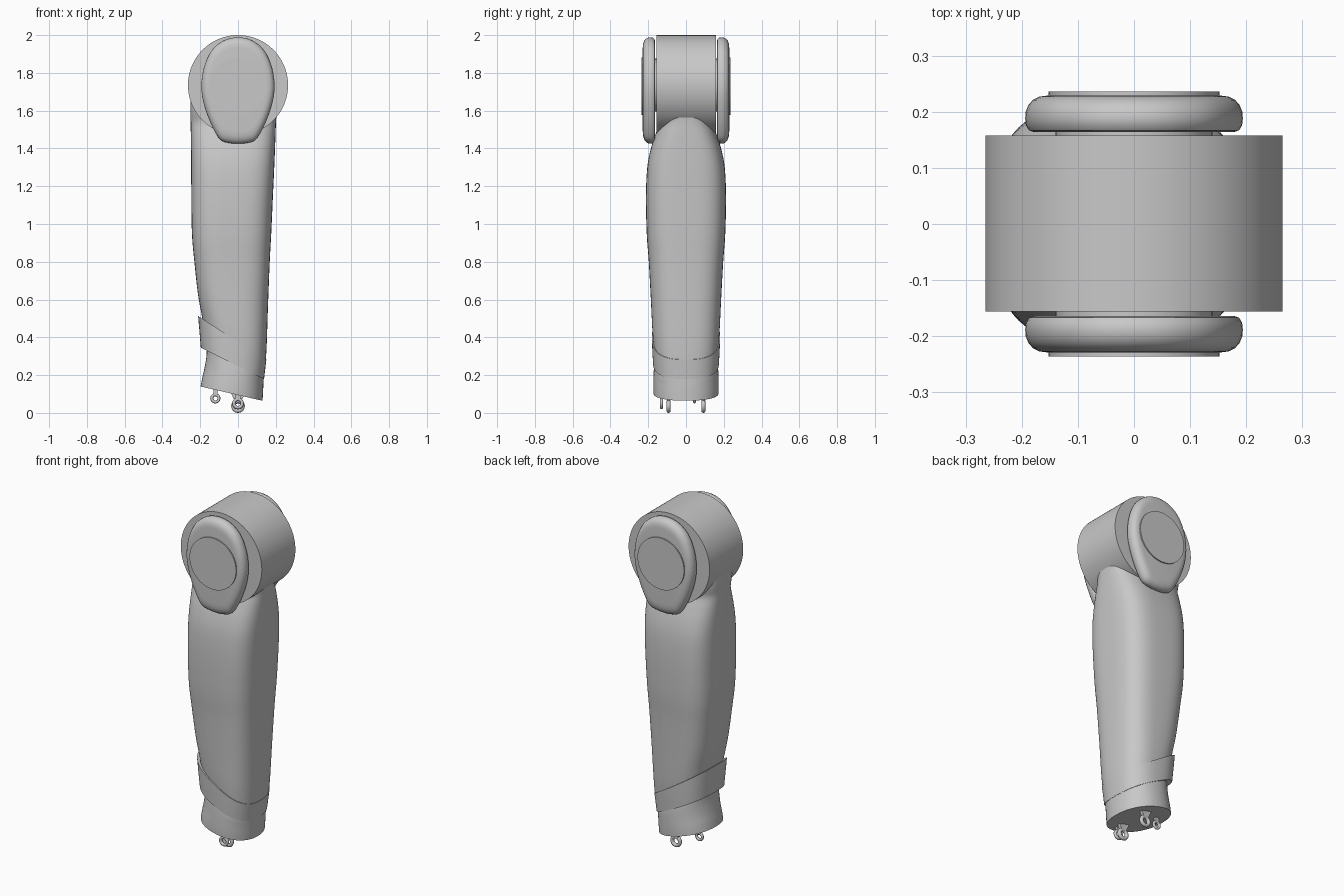
import bpy, bmesh, math
from mathutils import Vector, Matrix

if "Cube" in bpy.data.objects:
    bpy.data.objects.remove(bpy.data.objects["Cube"], do_unlink=True)

GREY = (0.58, 0.58, 0.58, 1)
grey = bpy.data.materials.new("plain_grey")
grey.use_nodes = True
grey.diffuse_color = GREY
grey.node_tree.nodes["Principled BSDF"].inputs["Base Color"].default_value = GREY


def finish(name, bm, angle=35):
    """Turn a bmesh into a smooth-shaded object with sharp edges kept."""
    bmesh.ops.recalc_face_normals(bm, faces=bm.faces)
    mesh = bpy.data.meshes.new(name)
    bm.to_mesh(mesh)
    bm.free()
    mesh.materials.append(grey)
    obj = bpy.data.objects.new(name, mesh)
    bpy.context.collection.objects.link(obj)
    bpy.ops.object.select_all(action='DESELECT')
    obj.select_set(True)
    bpy.context.view_layer.objects.active = obj
    bpy.ops.object.shade_smooth_by_angle(angle=math.radians(angle))
    return obj


def spline(rows, steps, closed=False):
    """Catmull-Rom interpolation of equal-length rows."""
    rows = [Vector(r) for r in rows]
    n, out = len(rows), []
    pick = (lambda i: rows[i % n]) if closed else (lambda i: rows[max(0, min(n - 1, i))])
    for i in range(n if closed else n - 1):
        a, b, c, d = (pick(i + k) for k in (-1, 0, 1, 2))
        for s in range(steps):
            t = s / steps
            out.append(0.5 * (2 * b + (c - a) * t + (2 * a - 5 * b + 4 * c - d) * t**2
                              + (3 * b - a - 3 * c + d) * t**3))
    return out if closed else out + [rows[-1]]


def skin(rings):
    """Join rings of points into a capped tube."""
    bm = bmesh.new()
    loops = [[bm.verts.new(p) for p in ring] for ring in rings]
    for a, b in zip(loops, loops[1:]):
        for i in range(len(a)):
            j = (i + 1) % len(a)
            bm.faces.new((a[i], a[j], b[j], b[i]))
    bm.faces.new(loops[0])
    bm.faces.new(loops[-1])
    return bm


def squircle(z, x0, x1, half_y, power, slope, count=64):
    """Rounded cross-section, tilted so that z changes with x."""
    ring = []
    for i in range(count):
        a = 2 * math.pi * i / count
        c, s = math.cos(a), math.sin(a)
        dx = math.copysign(abs(c) ** (2 / power), c) * (x1 - x0) / 2
        dy = math.copysign(abs(s) ** (2 / power), s) * half_y
        ring.append((dx + (x0 + x1) / 2, dy, z + slope * dx))
    return ring


def loft(name, rows, steps=4):
    return finish(name, skin([squircle(*r) for r in spline(rows, steps)]))


def cylinder(name, y0, y1, z, radius, sides=96):
    bm = bmesh.new()
    turn = Matrix.Translation((0, (y0 + y1) / 2, z)) @ Matrix.Rotation(math.pi / 2, 4, 'X')
    bmesh.ops.create_cone(bm, cap_ends=True, segments=sides, radius1=radius,
                          radius2=radius, depth=y1 - y0, matrix=turn)
    return finish(name, bm)


# Limb: z, left x, right x, half depth, squareness, tilt
loft("limb", [
    (0.33, -0.175, 0.145, 0.168, 2.6, -0.55),
    (0.44, -0.192, 0.152, 0.178, 2.7, -0.45),
    (0.60, -0.212, 0.159, 0.186, 2.9, -0.15),
    (0.80, -0.231, 0.168, 0.197, 3.1, 0),
    (0.95, -0.244, 0.176, 0.208, 3.2, 0),
    (1.15, -0.247, 0.185, 0.212, 3.3, 0),
    (1.30, -0.248, 0.192, 0.205, 3.3, 0),
    (1.40, -0.249, 0.196, 0.186, 3.2, 0),
    (1.48, -0.250, 0.199, 0.160, 3.1, 0),
    (1.54, -0.251, 0.201, 0.141, 3.0, 0),
    (1.60, -0.252, 0.205, 0.150, 3.2, 0),
    (1.70, -0.250, 0.200, 0.150, 3.2, 0)])

# Slanted cuff band and flared wrist
loft("cuff", [
    (0.262, -0.197, 0.138, 0.174, 2.5, -0.50),
    (0.330, -0.204, 0.144, 0.178, 2.55, -0.57),
    (0.397, -0.211, 0.150, 0.181, 2.6, -0.64)], 3)
loft("wrist", [
    (0.102, -0.198, 0.130, 0.172, 2.2, -0.23),
    (0.140, -0.190, 0.132, 0.173, 2.2, -0.26),
    (0.190, -0.177, 0.134, 0.172, 2.2, -0.32),
    (0.250, -0.166, 0.135, 0.169, 2.3, -0.40),
    (0.330, -0.166, 0.135, 0.160, 2.3, -0.45)])

# Joint hub and the spindle that carries the side pads
HUB_Z = 1.735
cylinder("joint_hub", -0.156, 0.158, HUB_Z, 0.265, 128)
cylinder("joint_spindle", -0.2, 0.2, HUB_Z, 0.14)

# Egg-shaped side pads: half outline mirrored, then layered outward
half = [(0, 1.988), (0.075, 1.972), (0.14, 1.918), (0.18, 1.83), (0.194, 1.73),
        (0.182, 1.64), (0.152, 1.55), (0.115, 1.475), (0.085, 1.44), (0.04, 1.428), (0, 1.425)]
outline = spline(half + [(-x, z) for x, z in half[-2:0:-1]], 4, closed=True)
layers = [(0.164, 0.92), (0.167, 0.965), (0.176, 0.993), (0.188, 1), (0.200, 0.995),
          (0.212, 0.97), (0.221, 0.93), (0.227, 0.87), (0.229, 0.79)]
for side, label in ((-1, "front"), (1, "back")):
    rings = [[(x * s, side * y, HUB_Z + (z - HUB_Z) * s) for x, z in outline] for y, s in layers]
    finish(label + "_pad", skin(rings))
    ends = sorted((side * 0.2, side * 0.236))
    cylinder(label + "_pad_disc", *ends, HUB_Z - 0.005, 0.152)


def lug(name, x, y, z, major, minor, top, wide):
    """Eyelet ring hanging from a tapered tab."""
    bpy.ops.mesh.primitive_torus_add(location=(x, y, z), rotation=(math.pi / 2, 0, 0),
                                     major_radius=major, minor_radius=minor,
                                     major_segments=28, minor_segments=10)
    ring = bpy.context.object
    ring.name = name + "_ring"
    ring.data.materials.append(grey)
    bpy.ops.object.shade_smooth_by_angle(angle=math.radians(40))
    base, narrow, t = z + major * 0.8, major * 0.55, minor * 0.9
    rings = [[(x + sx * w, y + sy * t, h) for sx, sy in ((-1, -1), (1, -1), (1, 1), (-1, 1))]
             for w, h in ((narrow, base), (wide, top))]
    finish(name + "_tab", skin(rings))


# Hanging eyelets under the wrist
lug("front_lug", 0, -0.092, 0.036, 0.025, 0.011, 0.115, 0.042)
lug("back_lug", 0, 0.092, 0.036, 0.025, 0.011, 0.115, 0.042)
lug("outer_lug", 0, -0.13, 0.05, 0.022, 0.009, 0.115, 0.02)
lug("small_lug", -0.12, 0.045, 0.077, 0.019, 0.008, 0.14, 0.011)
